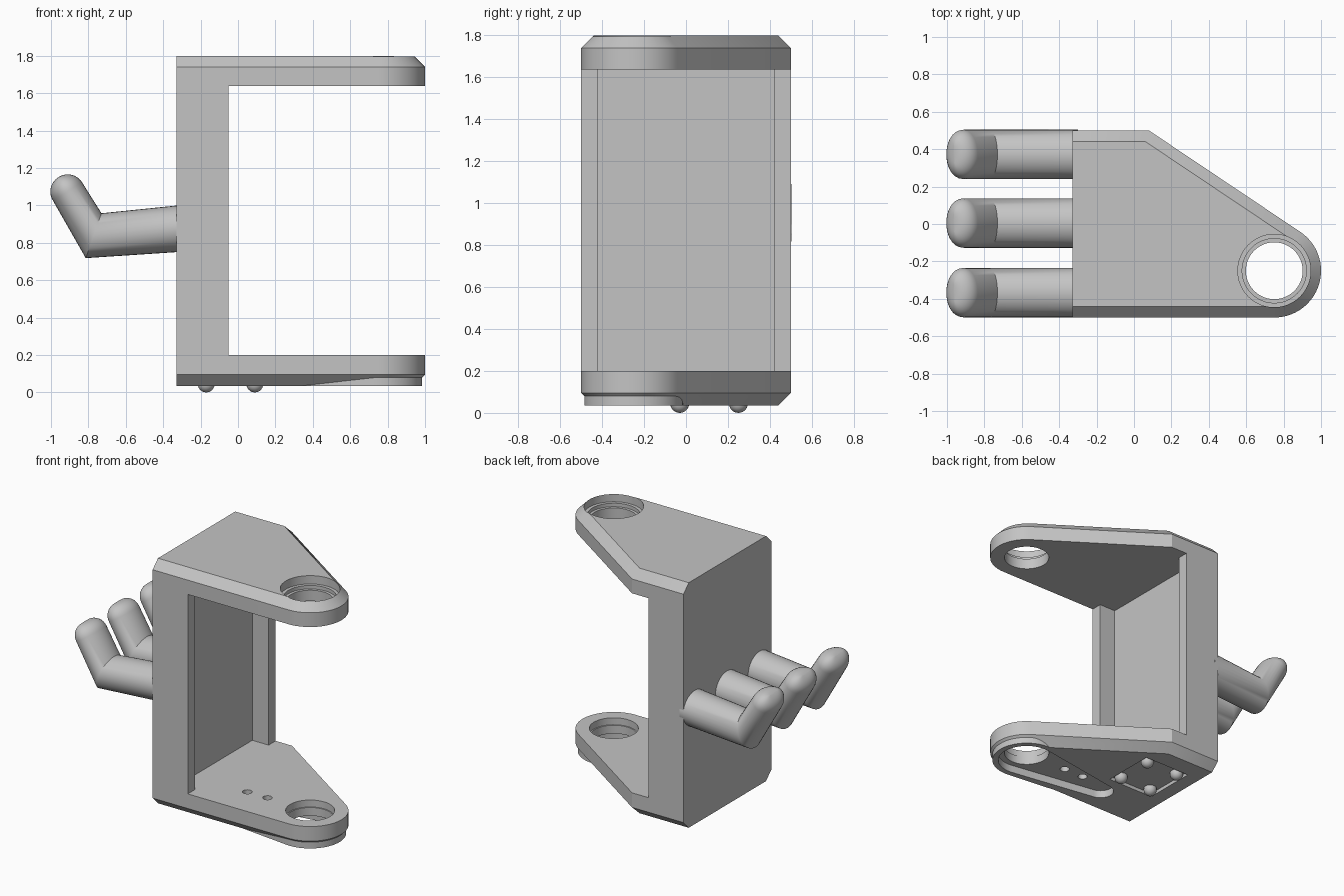
import bpy, bmesh, math
from math import sin, cos, pi
from mathutils import Vector

cube = bpy.data.objects.get("Cube")
if cube:
    bpy.data.objects.remove(cube, do_unlink=True)

grey = bpy.data.materials.new("light grey")
grey.use_nodes = True
grey.diffuse_color = (0.55, 0.55, 0.55, 1)
grey.node_tree.nodes["Principled BSDF"].inputs["Base Color"].default_value = (0.55, 0.55, 0.55, 1)

HOLE = Vector((0.75, -0.25))   # centre of the round arm ends
END_R = 0.25


def finish(name, bm):
    bmesh.ops.recalc_face_normals(bm, faces=bm.faces)
    mesh = bpy.data.meshes.new(name)
    bm.to_mesh(mesh)
    bm.free()
    mesh.materials.append(grey)
    obj = bpy.data.objects.new(name, mesh)
    bpy.context.collection.objects.link(obj)
    return obj


def loft(name, loops):
    """Skin a stack of equal-length point loops and cap both ends."""
    bm = bmesh.new()
    rings = [[bm.verts.new(p) for p in loop] for loop in loops]
    n = len(rings[0])
    for a, b in zip(rings, rings[1:]):
        for i in range(n):
            j = (i + 1) % n
            bm.faces.new((a[i], a[j], b[j], b[i]))
    bm.faces.new(rings[0][::-1])
    bm.faces.new(rings[-1])
    return finish(name, bm)


def prism(name, outline, z0, z1):
    return loft(name, [[(x, y, z) for x, y in outline] for z in (z0, z1)])


def arc(c, r, a0, a1, n):
    return [(c[0] + r * cos(a0 + (a1 - a0) * i / n),
             c[1] + r * sin(a0 + (a1 - a0) * i / n)) for i in range(n + 1)]


def circle(c, r, n=48):
    return arc(c, r, 0, 2 * pi, n)[:-1]


def rect(x0, x1, y0, y1):
    return [(x0, y0), (x1, y0), (x1, y1), (x0, y1)]


def plan(inset):
    """Plan of the bracket: straight back, slanted side, round end."""
    to_corner = Vector((0.08, 0.5)) - HOLE
    angle = math.atan2(to_corner.y, to_corner.x) - math.acos(END_R / to_corner.length)
    normal = Vector((cos(angle), sin(angle)))
    y = 0.5 - inset
    x = (normal.dot(HOLE) + END_R - inset - normal.y * y) / normal.x
    return [(-0.33, -y)] + arc(HOLE, END_R - inset, -pi / 2, angle, 32) + [(x, y), (-0.33, y)]


def teardrop(r_big, r_small, x_small):
    """Tapered slot from the hole towards the column."""
    a = pi - math.acos((r_big - r_small) / (HOLE.x - x_small))
    return arc(HOLE, r_big, -a, a, 40) + arc((x_small, HOLE.y), r_small, a, 2 * pi - a, 16)


def combine(target, tool, operation="DIFFERENCE"):
    mod = target.modifiers.new("combine", "BOOLEAN")
    mod.operation = operation
    mod.solver = "EXACT"
    mod.object = tool
    bpy.context.view_layer.objects.active = target
    bpy.ops.object.modifier_apply(modifier=mod.name)
    bpy.data.objects.remove(tool, do_unlink=True)


def smooth(obj, degrees=30):
    bpy.ops.object.select_all(action="DESELECT")
    obj.select_set(True)
    bpy.context.view_layer.objects.active = obj
    bpy.ops.object.shade_smooth_by_angle(angle=math.radians(degrees))


# C-shaped bracket with chamfered top and bottom rims
levels = [(0.035, 0.06), (0.095, 0), (1.74, 0), (1.8, 0.06)]
bracket = loft("bracket", [[(x, y, z) for x, y in plan(d)] for z, d in levels])
combine(bracket, prism("lamp_rim", teardrop(0.235, 0.16, 0.08), 0.035, 0.085), "UNION")

# Opening between the arms and the recess in the column
combine(bracket, prism("opening", rect(-0.05, 1.5, -1, 1), 0.2, 1.637))
combine(bracket, prism("column_recess", rect(-0.18, 0.1, -0.42, 0.42), 0.2, 1.637))

# Round holes with stepped seats
combine(bracket, prism("through_hole", circle(HOLE, 0.152), -0.5, 2.5))
combine(bracket, prism("top_step", circle(HOLE, 0.172), 1.715, 2))
combine(bracket, prism("top_seat", circle(HOLE, 0.195), 1.74, 2))
combine(bracket, prism("bottom_step", circle(HOLE, 0.16), 0.15, 0.4))

# Underside slot, its small holes, and the shallow square pocket
combine(bracket, prism("slot", teardrop(0.195, 0.09, 0.09), -0.2, 0.09))
for hole_x in (0.25, 0.41):
    combine(bracket, prism("small_hole", circle((hole_x, HOLE.y), 0.032, 20), -0.2, 0.4))
combine(bracket, prism("pocket", rect(-0.225, 0.145, -0.085, 0.305), -0.2, 0.06))
smooth(bracket)

# Four domed feet
for i, (fx, fy) in enumerate([(x, y) for x in (-0.17, 0.09) for y in (-0.03, 0.25)]):
    bm = bmesh.new()
    bmesh.ops.create_uvsphere(bm, u_segments=20, v_segments=12, radius=0.045)
    bmesh.ops.translate(bm, verts=bm.verts, vec=(fx, fy, 0.045))
    smooth(finish(f"foot_{i + 1}", bm))


def hook_loop(centre, half, half_y, y0, n=32):
    """Elliptical section; half is its half-axis in the xz plane."""
    return [(centre[0] + half[0] * sin(2 * pi * i / n),
             y0 + half_y * cos(2 * pi * i / n),
             centre[1] + half[1] * sin(2 * pi * i / n)) for i in range(n)]


# Three bent hooks on the back of the column
along = Vector((-0.55, 0.835))
across = Vector((0.835, 0.55))
tip = Vector((-0.912, 1.075))
for i, y0 in enumerate((-0.367, 0.005, 0.372)):
    loops = [hook_loop((-0.3, 0.877), (0, 0.125), 0.132, y0),
             hook_loop((-0.772, 0.838), (0.042, 0.12), 0.132, y0)]
    for step in range(9):
        t = step / 8 * pi / 2 * 0.97
        loops.append(hook_loop(tip + along * 0.09 * sin(t), across * 0.092 * cos(t),
                               0.132 - 0.09 * (1 - cos(t)), y0))
    smooth(loft(f"hook_{i + 1}", loops), 35)
